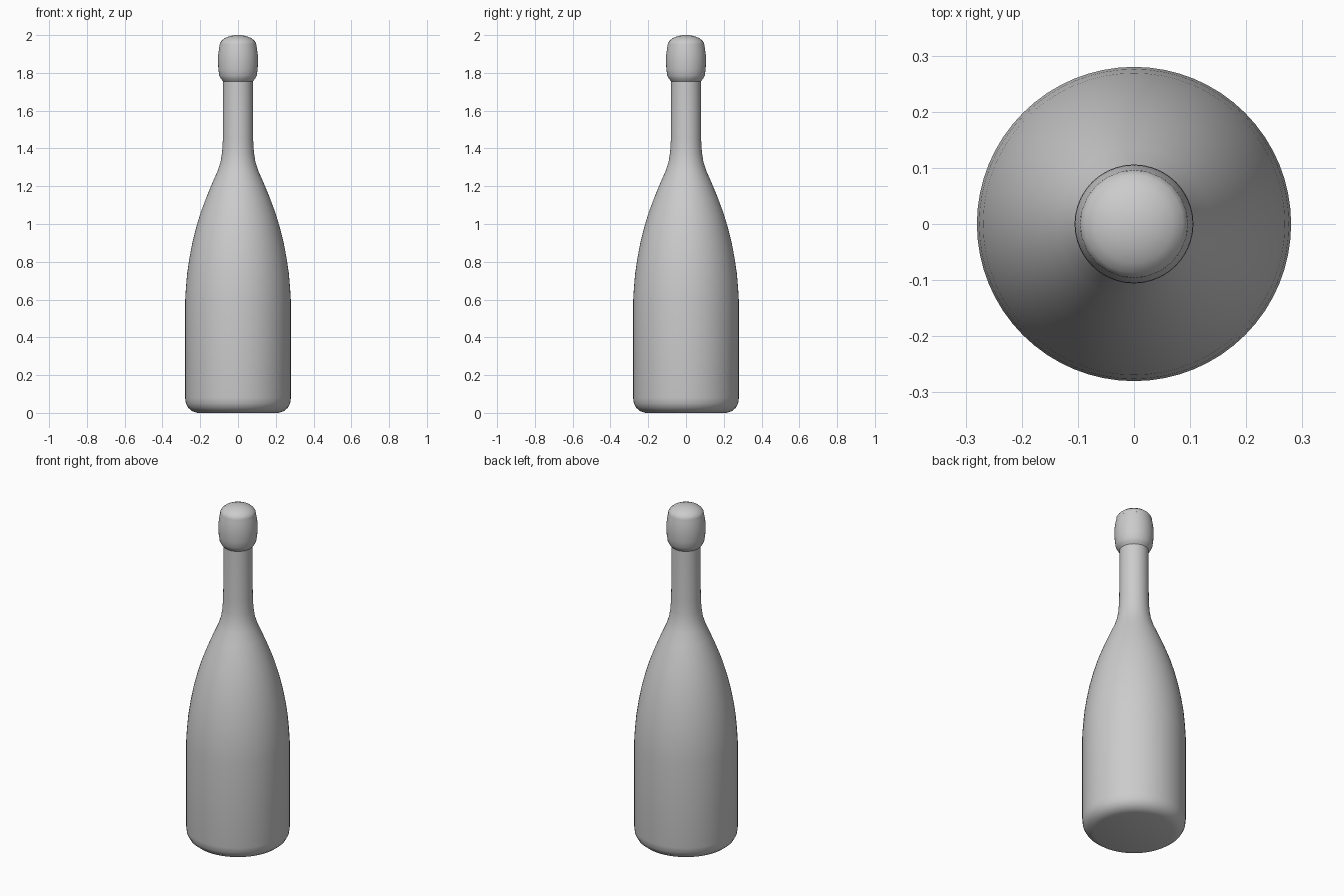
import bpy, bmesh
from math import cos, sin, pi, radians

if "Cube" in bpy.data.objects:
    bpy.data.objects.remove(bpy.data.objects["Cube"])


def lathe(name, profile, sides, angle=35):
    """Revolve (radius, z) points around the z axis; both ends are capped."""
    bm = bmesh.new()
    rings = [[bm.verts.new((r * cos(2 * pi * i / sides), r * sin(2 * pi * i / sides), z))
              for i in range(sides)] for r, z in profile]
    for a, b in zip(rings, rings[1:]):
        for i in range(sides):
            j = (i + 1) % sides
            bm.faces.new((a[i], a[j], b[j], b[i]))
    bm.faces.new(rings[0][::-1])
    bm.faces.new(rings[-1])
    mesh = bpy.data.meshes.new(name)
    bm.to_mesh(mesh)
    bm.free()
    obj = bpy.data.objects.new(name, mesh)
    bpy.context.collection.objects.link(obj)
    bpy.ops.object.select_all(action='DESELECT')
    bpy.context.view_layer.objects.active = obj
    obj.select_set(True)
    bpy.ops.object.shade_smooth_by_angle(angle=radians(angle))
    return obj


# Glass body: rounded foot, straight sides, long sloping shoulder, narrow neck
lathe("bottle", [
    (0.215, 0.0), (0.242, 0.009), (0.263, 0.026), (0.276, 0.05), (0.28, 0.08),
    (0.28, 0.59), (0.276, 0.66), (0.269, 0.74), (0.257, 0.82), (0.242, 0.90),
    (0.222, 0.98), (0.198, 1.06), (0.168, 1.14), (0.135, 1.22), (0.108, 1.28),
    (0.092, 1.33), (0.084, 1.38), (0.08, 1.45), (0.078, 1.80)], 64)

# Bulging foil collar around the mouth
lathe("foil_collar", [
    (0.078, 1.755), (0.090, 1.768), (0.099, 1.785), (0.104, 1.82), (0.106, 1.86),
    (0.105, 1.895), (0.100, 1.93), (0.096, 1.95), (0.090, 1.952)], 40)

# Domed cork top
lathe("cork_top", [
    (0.090, 1.935), (0.097, 1.945), (0.096, 1.957), (0.088, 1.970),
    (0.070, 1.984), (0.045, 1.994), (0.018, 2.0)], 24)
